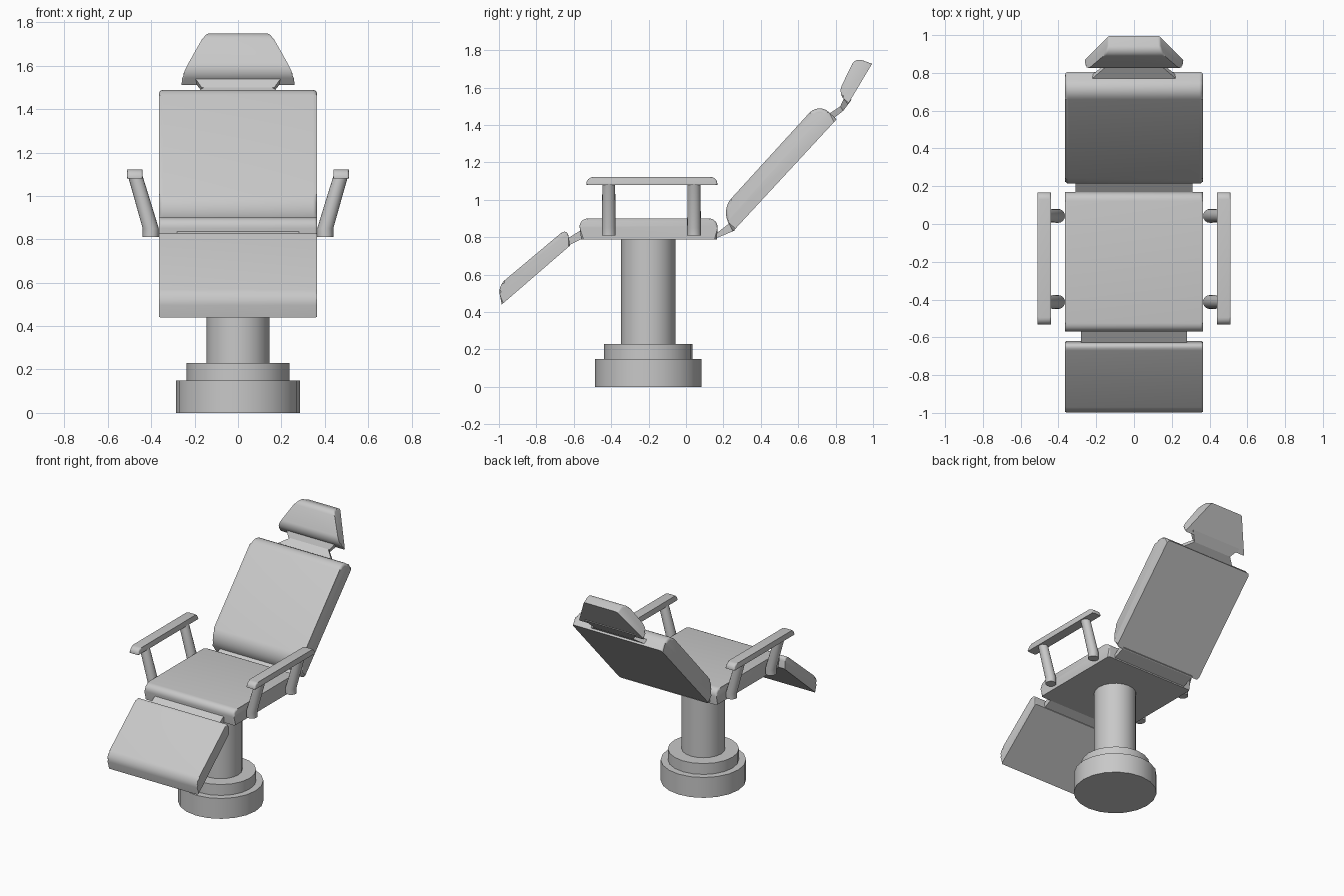
import bpy, bmesh, math
from mathutils import Vector

cube = bpy.data.objects.get("Cube")
if cube:
    bpy.data.objects.remove(cube, do_unlink=True)

GREY = (0.58, 0.58, 0.58, 1)
mat = bpy.data.materials.new("light grey")
mat.use_nodes = True
mat.diffuse_color = GREY
bsdf = next(n for n in mat.node_tree.nodes if n.type == 'BSDF_PRINCIPLED')
bsdf.inputs["Base Color"].default_value = GREY


def finish(name, bm, angle=35):
    bmesh.ops.recalc_face_normals(bm, faces=bm.faces)
    mesh = bpy.data.meshes.new(name)
    bm.to_mesh(mesh)
    bm.free()
    mesh.materials.append(mat)
    obj = bpy.data.objects.new(name, mesh)
    bpy.context.collection.objects.link(obj)
    bpy.ops.object.select_all(action='DESELECT')
    obj.select_set(True)
    bpy.context.view_layer.objects.active = obj
    bpy.ops.object.shade_smooth_by_angle(angle=math.radians(angle))
    return obj


def rounded(prev, corner, nxt, radius, steps=6):
    """Arc that replaces one profile corner."""
    a = corner + (prev - corner).normalized() * radius
    b = corner + (nxt - corner).normalized() * radius
    angles = [math.pi / 2 * i / steps for i in range(steps + 1)]
    return [a + (corner - a) * math.sin(t) + (b - corner) * (1 - math.cos(t)) for t in angles]


def pad(name, quad, radius, widths, bevel, x=0):
    """Cushion: side profile (two underside points, two upper points) extruded across x."""
    q = [Vector(p) for p in quad]
    prof = [q[0], q[1]]
    if radius:
        prof += rounded(q[1], q[2], q[3], radius) + rounded(q[2], q[3], q[0], radius)
    else:
        prof += q[2:]
    axis = q[1] - q[0]
    bm = bmesh.new()
    sides = []
    for s in (-1, 1):
        ring = []
        for p in prof:
            t = (p - q[0]).dot(axis) / axis.length_squared
            half = widths[0] + (widths[1] - widths[0]) * t
            ring.append(bm.verts.new((x + s * half, p.x, p.y)))
        sides.append(ring)
    n = len(prof)
    for ring in sides:
        bm.faces.new(ring)
    for i in range(n):
        j = (i + 1) % n
        bm.faces.new((sides[0][i], sides[0][j], sides[1][j], sides[1][i]))
    if bevel:
        edges = [bm.edges.get((r[i], r[(i + 1) % n])) for r in sides for i in range(1, n)]
        bmesh.ops.bevel(bm, geom=edges, offset=bevel, segments=4, profile=0.5,
                        affect='EDGES', clamp_overlap=True)
    return finish(name, bm)


def stack(name, rings, sides):
    """Round solid through rings of (x, y, z, radius)."""
    bm = bmesh.new()
    loops = []
    for cx, cy, z, r in rings:
        angles = [math.tau * i / sides for i in range(sides)]
        loops.append([bm.verts.new((cx + r * math.cos(a), cy + r * math.sin(a), z)) for a in angles])
    for lo, hi in zip(loops, loops[1:]):
        for i in range(sides):
            j = (i + 1) % sides
            bm.faces.new((lo[i], lo[j], hi[j], hi[i]))
    bm.faces.new(loops[0])
    bm.faces.new(loops[-1])
    return finish(name, bm)


# Pedestal
for name, r, z0, z1 in (("base", 0.285, 0, 0.15), ("base_step", 0.237, 0.15, 0.23),
                        ("column", 0.145, 0.23, 0.80)):
    stack(name, [(0, -0.202, z0, r), (0, -0.202, z1, r)], 20)

# Cushions
pad("seat", [(-0.56, 0.787), (0.165, 0.787), (0.172, 0.90), (-0.575, 0.90)],
    0.05, (0.365, 0.365), 0.028)
pad("backrest", [(0.25, 0.83), (0.805, 1.43), (0.71, 1.52), (0.19, 0.95)],
    0.075, (0.365, 0.365), 0.028)
pad("footrest", [(-0.985, 0.44), (-0.62, 0.755), (-0.635, 0.85), (-1.005, 0.54)],
    0.045, (0.365, 0.365), 0.025)
pad("headrest", [(0.865, 1.51), (0.995, 1.727), (0.905, 1.76), (0.815, 1.575)],
    0.04, (0.265, 0.135), 0.02)

# Hinge plates between the cushions
pad("back_hinge", [(0.15, 0.79), (0.26, 0.835), (0.245, 0.885), (0.15, 0.81)], 0, (0.31, 0.31), 0)
pad("foot_hinge", [(-0.63, 0.755), (-0.55, 0.795), (-0.55, 0.845), (-0.63, 0.795)], 0, (0.28, 0.28), 0)

# Waisted neck plate
pad("neck_lower", [(0.775, 1.425), (0.84, 1.475), (0.825, 1.50), (0.765, 1.46)], 0, (0.24, 0.16), 0)
pad("neck_upper", [(0.84, 1.475), (0.885, 1.535), (0.85, 1.555), (0.825, 1.50)], 0, (0.16, 0.21), 0)

# Armrests with two bent posts each
for side, s in (("left", 1), ("right", -1)):
    pad(side + "_armrest", [(-0.533, 1.08), (0.168, 1.08), (0.168, 1.122), (-0.533, 1.122)],
        0.038, (0.036, 0.036), 0.03, s * 0.475)
    for end, y in (("front", -0.413), ("rear", 0.043)):
        stack(f"{side}_{end}_arm_post",
              [(s * 0.402, y, 0.81, 0.037), (s * 0.402, y, 0.85, 0.037), (s * 0.473, y, 1.09, 0.034)], 16)
